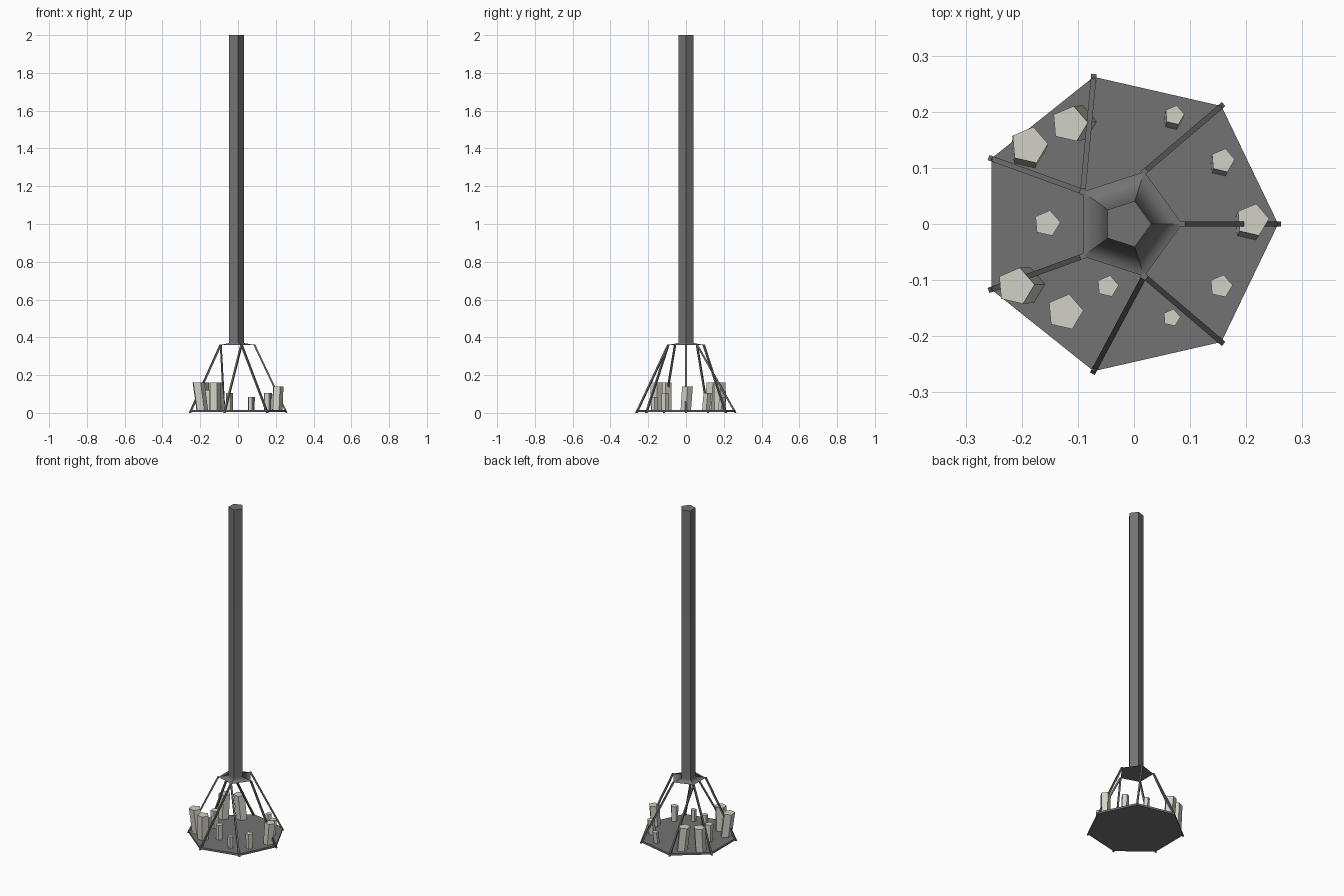
import bpy, bmesh, math
from mathutils import Vector

if "Cube" in bpy.data.objects:
    bpy.data.objects.remove(bpy.data.objects["Cube"])

CX = -0.012  # shared axis of pole, flare and tray


def material(name, rgb):
    m = bpy.data.materials.new(name)
    m.diffuse_color = (*rgb, 1)
    m.use_nodes = True
    m.node_tree.nodes["Principled BSDF"].inputs["Base Color"].default_value = m.diffuse_color
    return m


IRON = material("dark grey iron", (0.17, 0.17, 0.17))
WAX = material("pale wax", (0.64, 0.64, 0.56))


def ring(cx, cy, z, r, n, turn=0.0):
    return [Vector((cx + r * math.cos(turn + math.tau * i / n),
                    cy + r * math.sin(turn + math.tau * i / n), z)) for i in range(n)]


def loft(name, rings, mat, soft_rings=()):
    """Skin closed rings together, cap both ends; soft_rings are shaded smoothly across."""
    bm = bmesh.new()
    rows = [[bm.verts.new(p) for p in r] for r in rings]
    n = len(rows[0])
    bm.faces.new(rows[0][::-1])
    bm.faces.new(rows[-1])
    for a, b in zip(rows, rows[1:]):
        for i in range(n):
            j = (i + 1) % n
            bm.faces.new((a[i], a[j], b[j], b[i]))
    if soft_rings:
        soft = {frozenset((rows[k][i], rows[k][(i + 1) % n])) for k in soft_rings for i in range(n)}
        for f in bm.faces:
            f.smooth = True
        for e in bm.edges:
            e.smooth = frozenset(e.verts) in soft
    bmesh.ops.recalc_face_normals(bm, faces=bm.faces)
    me = bpy.data.meshes.new(name)
    bm.to_mesh(me)
    bm.free()
    me.materials.append(mat)
    ob = bpy.data.objects.new(name, me)
    bpy.context.collection.objects.link(ob)
    return ob


# Seven-sided tray
loft("tray", [ring(CX, 0, z, 0.269, 7) for z in (0.004, 0.016)], IRON)

# Pole with a shallow five-sided flare at its foot
pole = loft("pole", [ring(CX, 0, 0.36, 0.098, 5),
                     ring(CX, 0, 0.37, 0.043, 5),
                     ring(CX, 0, 2.0, 0.043, 5)], IRON, soft_rings=(1,))
wn = pole.modifiers.new("area_weighted_shading", 'WEIGHTED_NORMAL')
wn.keep_sharp = True

# Struts from the tray corners to the flare corners
low = ring(CX, 0, 0.006, 0.269, 7)
high = ring(CX, 0, 0.362, 0.098, 5)
for k, h in enumerate((0, 1, 2, 2, 3, 4, 4)):
    a, b = low[k], high[h]
    d = (b - a).normalized()
    u = d.cross(Vector((0, 0, 1))).normalized() * 0.0048
    v = Vector((-u.y, u.x, 0)).normalized() * 0.0052
    sq = (u + v, v - u, -u - v, u - v)
    loft(f"strut_{k + 1}", [[a + s - Vector((0, 0, 0.006)) for s in sq],
                            [b + s for s in sq]], IRON)

# Candles: top x, top y, radius, height, foot offset x, foot offset y
candles = [
    (-0.187, 0.140, 0.034, 0.16, -0.002, -0.010),
    (-0.115, 0.178, 0.033, 0.16, 0.017, 0.002),
    (-0.155, 0.001, 0.024, 0.12, 0, 0),
    (-0.211, -0.111, 0.034, 0.16, 0.020, 0.001),
    (-0.123, -0.157, 0.033, 0.16, 0, 0),
    (-0.047, -0.111, 0.020, 0.105, 0, 0),
    (0.072, 0.194, 0.018, 0.085, -0.003, -0.010),
    (0.158, 0.113, 0.022, 0.105, -0.003, -0.008),
    (0.211, 0.007, 0.030, 0.14, -0.005, -0.009),
    (0.155, -0.111, 0.021, 0.105, 0, 0),
    (0.067, -0.167, 0.016, 0.085, 0, 0),
]
for i, (x, y, r, h, dx, dy) in enumerate(candles):
    turn = math.radians(5)
    loft(f"candle_{i + 1}", [ring(x + dx, y + dy, 0.012, r * 0.97, 5, turn),
                             ring(x, y, h, r, 5, turn)], WAX)
